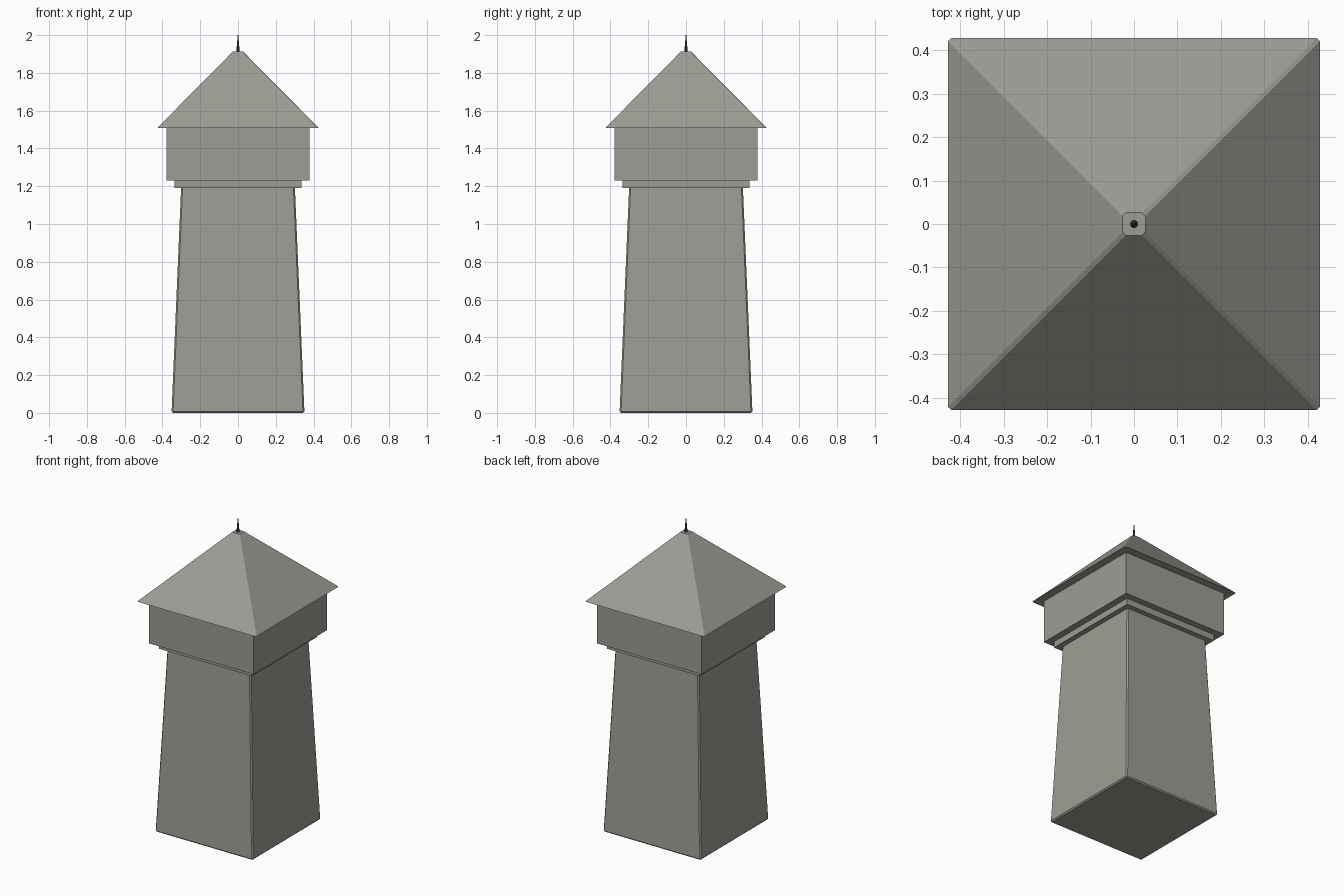
import bpy
import bmesh
import math

cube = bpy.data.objects.get("Cube")
if cube:
    bpy.data.objects.remove(cube, do_unlink=True)


def material(name, colour):
    mat = bpy.data.materials.new(name)
    mat.use_nodes = True
    mat.diffuse_color = colour
    mat.node_tree.nodes["Principled BSDF"].inputs["Base Color"].default_value = colour
    return mat


stone = material("grey stone", (0.34, 0.34, 0.305, 1))
iron = material("dark iron", (0.07, 0.07, 0.075, 1))


def frustum(name, low, high, bottom, top, mat, sides=4, bevel=0, hips_only=False):
    """Tapered prism; low and high are half widths (radii when not square)."""
    bm = bmesh.new()
    scale = math.sqrt(2) if sides == 4 else 1
    rings = []
    for radius, z in ((low, bottom), (high, top)):
        ring = []
        for i in range(sides):
            a = math.tau * (i + 0.5) / sides
            ring.append(bm.verts.new((radius * scale * math.cos(a),
                                      radius * scale * math.sin(a), z)))
        rings.append(ring)
    a, b = rings
    for i in range(sides):
        j = (i + 1) % sides
        bm.faces.new((a[i], a[j], b[j], b[i]))
    bm.faces.new(a[::-1])
    bm.faces.new(b)
    if bevel:
        edges = [e for e in bm.edges
                 if not hips_only or abs(e.verts[0].co.z - e.verts[1].co.z) > 0.01]
        bmesh.ops.bevel(bm, geom=edges, offset=bevel, segments=1,
                        affect='EDGES', profile=0.5)
    bmesh.ops.recalc_face_normals(bm, faces=bm.faces[:])
    mesh = bpy.data.meshes.new(name)
    bm.to_mesh(mesh)
    bm.free()
    mesh.materials.append(mat)
    obj = bpy.data.objects.new(name, mesh)
    bpy.context.collection.objects.link(obj)
    return obj


# Tapered shaft with softened corners
frustum("tower_shaft", 0.352, 0.301, 0, 1.2, stone, bevel=0.008)
# Stepped collar and overhanging upper room
frustum("collar", 0.335, 0.335, 1.19, 1.235, stone)
frustum("upper_room", 0.378, 0.378, 1.23, 1.51, stone)
# Truncated pyramid roof with softened hips
frustum("roof", 0.428, 0.026, 1.508, 1.914, stone, bevel=0.006, hips_only=True)
# Pointed finial
frustum("finial", 0.01, 0.002, 1.905, 2.0, iron, sides=8)
